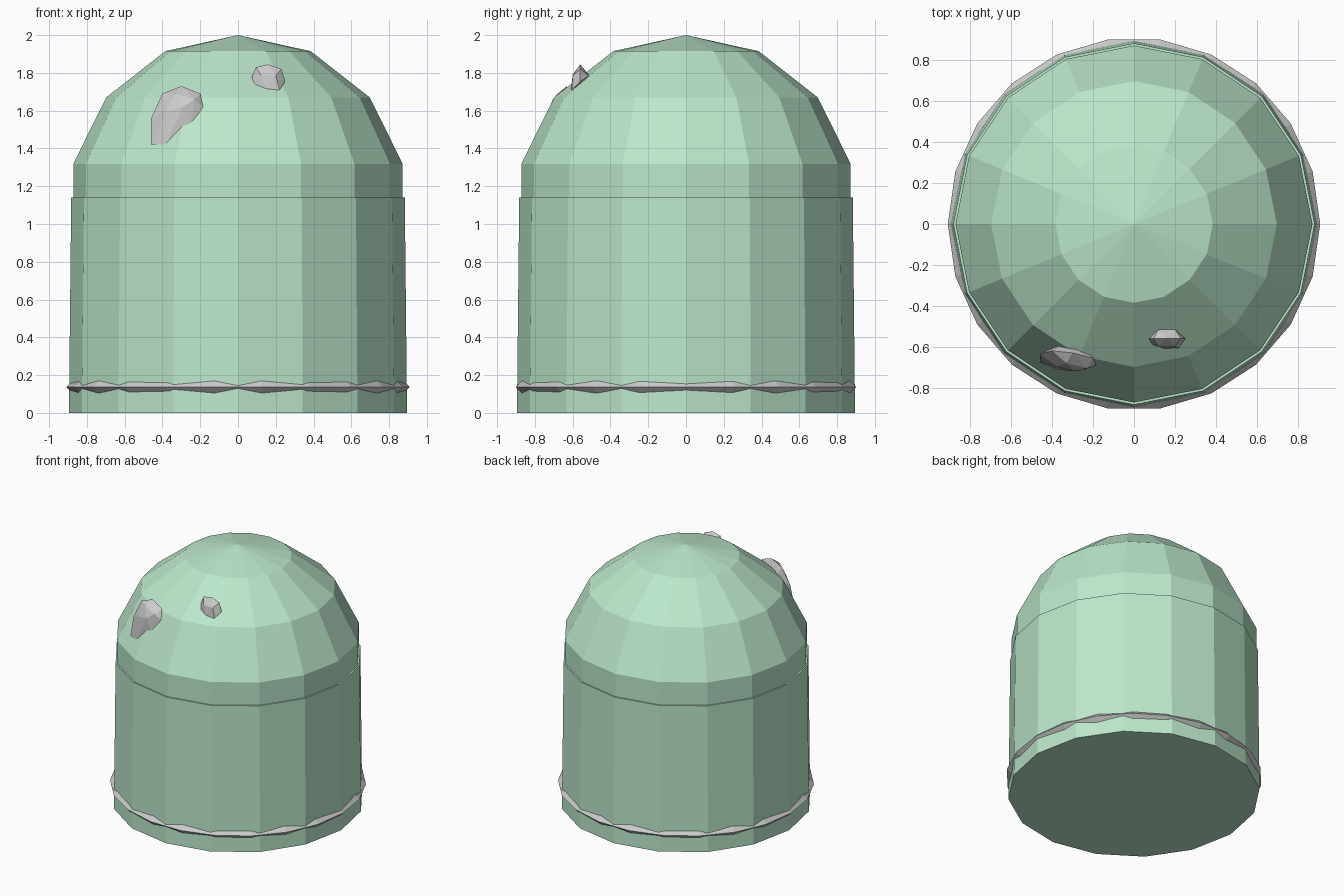
import bpy, bmesh
from math import cos, sin, pi

if "Cube" in bpy.data.objects:
    bpy.data.objects.remove(bpy.data.objects["Cube"])

green = bpy.data.materials.new("pale_green")
green.diffuse_color = (0.5, 0.8, 0.6, 1)
green.use_nodes = True
green.node_tree.nodes["Principled BSDF"].inputs["Base Color"].default_value = green.diffuse_color


def finish(name, bm, mat=None):
    bmesh.ops.recalc_face_normals(bm, faces=bm.faces)
    mesh = bpy.data.meshes.new(name)
    bm.to_mesh(mesh)
    bm.free()
    obj = bpy.data.objects.new(name, mesh)
    bpy.context.collection.objects.link(obj)
    if mat:
        mesh.materials.append(mat)
    return obj


def lathe(name, profile, sides, mat=None, closed=False):
    """Turn (radius, z) points round z; radius 0 makes a pole, open ends get capped."""
    bm = bmesh.new()
    rings = []
    for r, z in profile:
        count = sides if r > 0 else 1
        rings.append([bm.verts.new((r * cos(2 * pi * i / sides), r * sin(2 * pi * i / sides), z))
                      for i in range(count)])
    pairs = list(zip(rings, rings[1:]))
    if closed:
        pairs.append((rings[-1], rings[0]))
    for a, b in pairs:
        for i in range(sides):
            j = (i + 1) % sides
            if len(b) == 1:
                bm.faces.new((a[i], a[j], b[0]))
            else:
                bm.faces.new((a[i], a[j], b[j], b[i]))
    if not closed:
        for ring in (rings[0], rings[-1]):
            if len(ring) > 1:
                bm.faces.new(ring)
    return finish(name, bm, mat)


def stone(name, points):
    """Faceted stone: convex hull round a few points."""
    bm = bmesh.new()
    for p in points:
        bm.verts.new(p)
    res = bmesh.ops.convex_hull(bm, input=bm.verts)
    loose = {g for g in res["geom_interior"] + res["geom_unused"] if isinstance(g, bmesh.types.BMVert)}
    bmesh.ops.delete(bm, geom=list(loose), context='VERTS')
    return finish(name, bm)


# slightly tapered drum
lathe("body", [(0.895, 0), (0.883, 1.14)], 16, green)

# faceted dome cap sitting just inside the drum's rim
lathe("dome", [(0.872, 1.13), (0.872, 1.318), (0.698, 1.67), (0.385, 1.915), (0, 2.0)], 16, green)

# diamond-section band round the foot
R, t, z = 0.877, 0.033, 0.137
lathe("base_band", [(R + t, z), (R, z + t), (R - t, z), (R, z - t)], 22, closed=True)

# large flat stone on the dome
stone("large_stone", [
    (-0.46, -0.635, 1.56), (-0.40, -0.62, 1.69), (-0.30, -0.63, 1.73), (-0.20, -0.655, 1.69),
    (-0.185, -0.69, 1.62), (-0.25, -0.715, 1.52), (-0.385, -0.71, 1.42), (-0.46, -0.675, 1.42),
    (-0.38, -0.695, 1.60), (-0.29, -0.72, 1.62), (-0.23, -0.705, 1.66), (-0.33, -0.68, 1.69),
    (-0.36, -0.59, 1.62), (-0.26, -0.60, 1.65), (-0.33, -0.60, 1.50)])

# small stone on the dome
stone("small_stone", [
    (0.073, -0.56, 1.775), (0.095, -0.56, 1.83), (0.16, -0.56, 1.845), (0.23, -0.56, 1.82),
    (0.25, -0.56, 1.755), (0.22, -0.605, 1.71), (0.15, -0.61, 1.705), (0.09, -0.59, 1.735),
    (0.12, -0.60, 1.79), (0.20, -0.60, 1.785), (0.12, -0.515, 1.79), (0.20, -0.515, 1.785),
    (0.16, -0.53, 1.72)])
